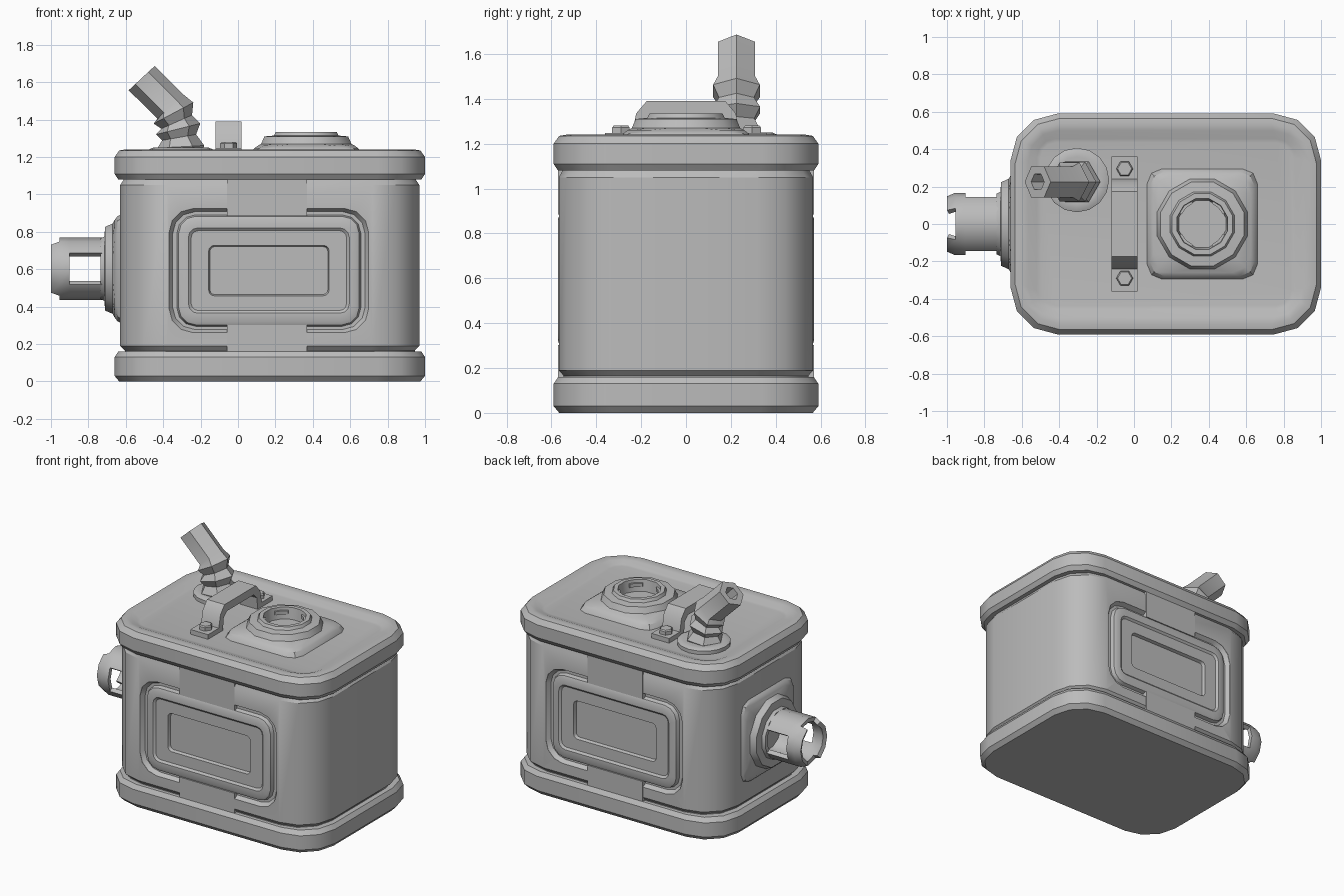
import bpy, bmesh, math
from math import sin, cos, pi, radians

cube = bpy.data.objects.get("Cube")
if cube:
    bpy.data.objects.remove(cube, do_unlink=True)

grey = bpy.data.materials.new("plain grey")
grey.use_nodes = True
COLOR = (0.5, 0.5, 0.5, 1)
grey.diffuse_color = COLOR
grey.node_tree.nodes["Principled BSDF"].inputs["Base Color"].default_value = COLOR

CX = 0.17  # centre of the case along x


def rounded(hx, hy, r, seg=3):
    """Outline of a rectangle with rounded corners."""
    pts = []
    for k, (sx, sy) in enumerate([(1, 1), (-1, 1), (-1, -1), (1, -1)]):
        for i in range(seg + 1):
            a = k * pi / 2 + i * pi / 2 / seg
            pts.append((sx * (hx - r) + r * cos(a), sy * (hy - r) + r * sin(a)))
    return pts


def circle(r, n, turn=0.0):
    return [(r * cos(turn + 2 * pi * i / n), r * sin(turn + 2 * pi * i / n)) for i in range(n)]


def make(name, bm, recalc=True):
    if recalc:
        bmesh.ops.recalc_face_normals(bm, faces=bm.faces)
    mesh = bpy.data.meshes.new(name)
    bm.to_mesh(mesh)
    bm.free()
    mesh.materials.append(grey)
    ob = bpy.data.objects.new(name, mesh)
    bpy.context.collection.objects.link(ob)
    return ob


def loft(name, rings):
    """Closed skin over a stack of equal-count 3D rings."""
    bm = bmesh.new()
    rows = [[bm.verts.new(p) for p in ring] for ring in rings]
    n = len(rows[0])
    for a, b in zip(rows, rows[1:]):
        for i in range(n):
            j = (i + 1) % n
            bm.faces.new((a[i], a[j], b[j], b[i]))
    bm.faces.new(rows[0])
    bm.faces.new(rows[-1])
    return make(name, bm)


def box(name, x0, x1, y0, y1, z0, z1):
    return loft(name, [[(x0, y0, z), (x1, y0, z), (x1, y1, z), (x0, y1, z)] for z in (z0, z1)])


def stack(name, levels):
    """Case layers: (half x, half y, corner radius, z)."""
    return loft(name, [[(CX + u, v, z) for u, v in rounded(hx, hy, r)] for hx, hy, r, z in levels])


def finish(ob):
    bpy.ops.object.select_all(action="DESELECT")
    ob.select_set(True)
    bpy.context.view_layer.objects.active = ob
    for m in list(ob.modifiers):
        bpy.ops.object.modifier_apply(modifier=m.name)
    bpy.ops.object.shade_smooth_by_angle(angle=radians(32))


# Case: base band, body, and lid band with a sunken deck
stack("base_band", [(.805, .565, .24, 0), (.83, .59, .25, .03), (.83, .59, .25, .13),
                    (.81, .57, .24, .16)])
body = stack("body", [(.775, .545, .24, .12), (.775, .545, .24, .165), (.80, .567, .25, .19),
                      (.80, .567, .25, 1.05), (.78, .55, .24, 1.08), (.78, .55, .24, 1.12)])
stack("lid_band", [(.81, .57, .24, 1.08), (.83, .59, .25, 1.11), (.83, .59, .25, 1.20),
                   (.805, .565, .24, 1.235), (.775, .535, .21, 1.24), (.735, .50, .16, 1.235),
                   (.69, .455, .1, 1.218), (.67, .435, .08, 1.215)])

# Panels on front and back: groove, raised frame and sunken window
PANEL = [(.535, .333, .13, .06), (.535, .333, .13, 0), (.515, .315, .12, .03),
         (.492, .298, .1, .03), (.482, .29, .09, .004), (.465, .272, .08, -.004),
         (.43, .228, .05, -.004), (.416, .214, .04, .008), (.322, .135, .03, .008),
         (.315, .128, .025, .03)]
for side, s in (("front", -1), ("back", 1)):
    cutter = loft("cutter", [[(.165 + u, s * y, .593 + v) for u, v in rounded(.534, .332, .13)]
                             for y in (.52, .7)])
    cutter.hide_render = True
    cut = body.modifiers.new("cut", "BOOLEAN")
    cut.operation, cut.solver, cut.object = "DIFFERENCE", "EXACT", cutter
    finish(body)
    bpy.data.objects.remove(cutter, do_unlink=True)
    loft(side + "_panel", [[(.165 + u, s * (.567 - d), .593 + v) for u, v in rounded(hx, hz, r)]
                           for hx, hz, r, d in PANEL])
    # Straps bridging the groove to the bands
    for part, z0, z1 in (("lower", .15, .302), ("upper", .884, 1.09)):
        box(f"{side}_{part}_strap", -.06, .37, s * .53, s * .57, z0, z1)


# Mounting collars: rounded square foot turning into a round socket
def collar(name, place):
    rings = [rounded(.295, .295, .08, 2), rounded(.28, .28, .08, 2), rounded(.26, .26, .1, 2)]
    heights = [0, .03, .045]
    for r, h in ((.25, .055), (.232, .095), (.178, .1), (.168, .12), (.14, .12), (.13, .04)):
        rings.append(circle(r, 12, pi / 12))
        heights.append(h)
    return loft(name, [[place(u, v, h) for u, v in ring] for ring, h in zip(rings, heights)])


collar("filler_collar", lambda u, v, h: (.365 + u, v, 1.215 + h))
collar("spout_collar", lambda u, v, h: (-.615 - h, u, .603 + v))

# Inner lugs of the filler socket
for k in range(4):
    bm = bmesh.new()
    lug = [(r * cos(a), r * sin(a)) for r, a0 in ((.143, -1), (.122, 1))
           for a in [pi / 4 + k * pi / 2 - a0 * t * .35 for t in (1, 0, -1)]]
    bm.free()
    loft(f"filler_lug_{k + 1}", [[(.365 + u, v, z) for u, v in lug] for z in (1.29, 1.315)])

# Side spout: hollow tube with side slots and a notched lip
bm = bmesh.new()
rows = [[bm.verts.new((x, u, .603 + v)) for u, v in circle(r, 12)]
        for x, r in ((-.69, .167), (-.715, .167), (-.90, .167), (-.955, .167), (-1.0, .148))]
for k, (a, b) in enumerate(zip(rows, rows[1:])):
    for i in range(12):
        slot = k == 1 and i in (11, 0, 5, 6)
        notch = k == 3 and i in (2, 3, 8, 9)
        if not (slot or notch):
            j = (i + 1) % 12
            bm.faces.new((a[i], b[i], b[j], a[j]))
spout = make("spout_tube", bm)
wall = spout.modifiers.new("wall", "SOLIDIFY")
wall.thickness, wall.offset = .03, -1

# Carry handle: bent strap with bolted feet
half = [(.36, 1.21), (.36, 1.248), (.24, 1.248), (.222, 1.335), (.175, 1.39)]
inner = [(.15, 1.335), (.185, 1.30), (.195, 1.21)]
profile = half + [(-y, z) for y, z in reversed(half)] + \
    [(-y, z) for y, z in reversed(inner)] + inner
loft("handle", [[(x, y, z) for y, z in profile] for x in (-.12, .018)])
for side, y in (("front", -.29), ("back", .295)):
    loft(side + "_bolt", [[(-.05 + u, y + v, z) for u, v in circle(r, 6)]
                          for z, r in ((1.24, .045), (1.272, .045), (1.28, .038))])

# Hose seat on the deck
loft("hose_seat", [[(-.305 + u, .235 + v, z) for u, v in circle(r, 16)]
                   for z, r in ((1.21, .172), (1.24, .172), (1.25, .15), (1.25, .125))])

# Ribbed hose: (x, z, radius, tilt) along the bend, ending in a bored tip
HOSE = [(-.305, 1.22, .11, 0), (-.305, 1.255, .125, 3), (-.315, 1.305, .092, 10),
        (-.32, 1.35, .122, 14), (-.328, 1.388, .09, 24), (-.345, 1.435, .12, 28),
        (-.362, 1.47, .095, 43), (-.515, 1.622, .095, 43), (-.515, 1.622, .048, 43),
        (-.45, 1.555, .045, 43)]
loft("hose", [[(x + u * cos(radians(t)), .225 + v, z + u * sin(radians(t)))
               for u, v in circle(r, 6)] for x, z, r, t in HOSE])

for ob in list(bpy.context.collection.objects):
    if ob.type == "MESH" and grey.name in ob.data.materials:
        finish(ob)
